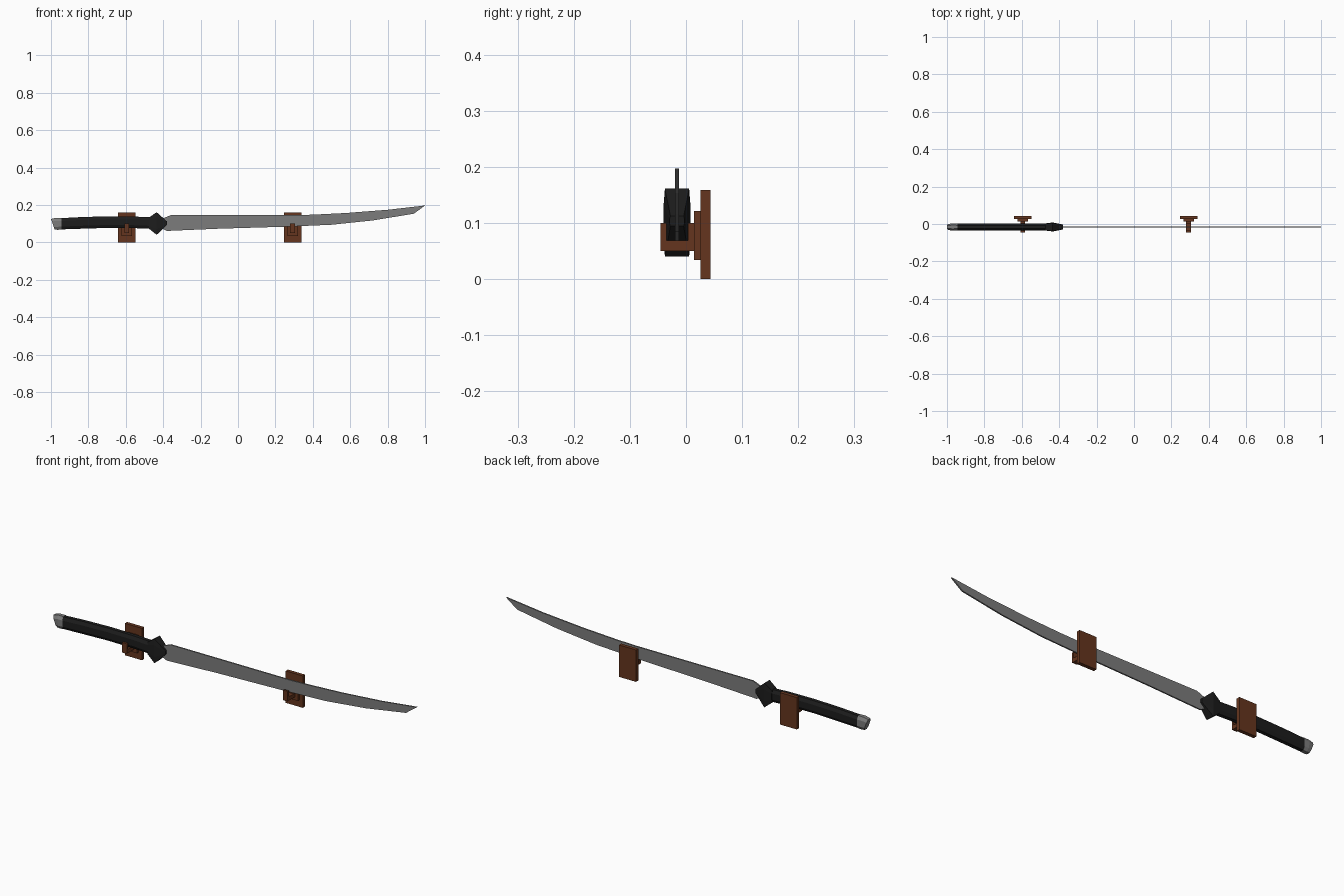
import bpy, bmesh, math

if "Cube" in bpy.data.objects:
    bpy.data.objects.remove(bpy.data.objects["Cube"])

def material(name, rgb):
    m = bpy.data.materials.new(name)
    m.diffuse_color = (*rgb, 1)
    m.use_nodes = True
    m.node_tree.nodes["Principled BSDF"].inputs["Base Color"].default_value = m.diffuse_color
    return m

STEEL = material("steel", (0.2, 0.2, 0.2))
BLACK = material("black_wrap", (0.012, 0.012, 0.012))
WOOD = material("brown_wood", (0.13, 0.036, 0.013))
SWORD_Y = -0.016

def finish(name, bm, mat):
    bmesh.ops.recalc_face_normals(bm, faces=bm.faces)
    me = bpy.data.meshes.new(name)
    bm.to_mesh(me)
    bm.free()
    me.materials.append(mat)
    ob = bpy.data.objects.new(name, me)
    bpy.context.collection.objects.link(ob)
    return ob

def loft(name, sections, mat, corner=0.5):
    """Chamfered box sections: (x top, z top, x bottom, z bottom, half depth)."""
    bm = bmesh.new()
    ring = [(-corner, 1), (corner, 1), (1, 0.5), (1, -0.5),
            (corner, -1), (-corner, -1), (-1, -0.5), (-1, 0.5)]
    rings = []
    for xt, zt, xb, zb, h in sections:
        rings.append([bm.verts.new((xb + (xt - xb) * (v + 1) / 2, SWORD_Y + u * h,
                                    zb + (zt - zb) * (v + 1) / 2)) for u, v in ring])
    for a, b in zip(rings, rings[1:]):
        for i in range(8):
            j = (i + 1) % 8
            bm.faces.new((a[i], a[j], b[j], b[i]))
    bm.faces.new(rings[0])
    bm.faces.new(rings[-1])
    return finish(name, bm, mat)

def strip(name, pairs, half, mat):
    """Flat slab between a top line and a bottom line."""
    bm = bmesh.new()
    rings = []
    for xt, zt, xb, zb in pairs:
        rings.append([bm.verts.new((x, SWORD_Y + s * half, z))
                      for x, z, s in ((xt, zt, -1), (xt, zt, 1), (xb, zb, 1), (xb, zb, -1))])
    for a, b in zip(rings, rings[1:]):
        for i in range(4):
            j = (i + 1) % 4
            bm.faces.new((a[i], a[j], b[j], b[i]))
    bm.faces.new(rings[0])
    bm.faces.new(rings[-1])
    return finish(name, bm, mat)

def extrude_x(name, yz, cx, half, mat):
    bm = bmesh.new()
    f = bm.faces.new([bm.verts.new((cx - half, y, z)) for y, z in yz])
    r = bmesh.ops.extrude_face_region(bm, geom=[f])
    vs = [v for v in r["geom"] if isinstance(v, bmesh.types.BMVert)]
    bmesh.ops.translate(bm, verts=vs, vec=(2 * half, 0, 0))
    return finish(name, bm, mat)

def rect(y0, y1, z0, z1):
    return [(y0, z0), (y1, z0), (y1, z1), (y0, z1)]

# Curved blade, closing in a slanted tip
strip("blade", [(-0.41, 0.125, -0.41, 0.075), (-0.36, 0.145, -0.38, 0.061),
                (-0.1, 0.145, -0.1, 0.073), (0.3, 0.145, 0.27, 0.084),
                (0.4, 0.148, 0.5, 0.094), (0.58, 0.157, 0.72, 0.117),
                (0.8, 0.174, 0.94, 0.153), (1.0, 0.197, 0.998, 0.195)], 0.0035, STEEL)

# Wrapped grip and end cap
loft("grip", [(-0.95, 0.129, -0.95, 0.069, 0.018), (-0.84, 0.135, -0.83, 0.073, 0.018),
              (-0.7, 0.139, -0.7, 0.077, 0.018), (-0.56, 0.138, -0.56, 0.076, 0.018),
              (-0.42, 0.132, -0.42, 0.071, 0.018)], BLACK)
loft("end_cap", [(-1.0, 0.125, -0.98, 0.068, 0.016), (-0.975, 0.131, -0.965, 0.067, 0.019),
                 (-0.945, 0.131, -0.945, 0.068, 0.0185)], STEEL)

# Pointed hand guard
loft("guard", [(-0.475, 0.133, -0.475, 0.072, 0.019), (-0.435, 0.161, -0.435, 0.04, 0.024),
               (-0.38, 0.112, -0.38, 0.094, 0.013)], BLACK, 0.9)

# Two wall brackets: back plate, small plate and U-shaped hook
hook = [(0.016, 0.05), (-0.045, 0.05), (-0.045, 0.1), (-0.035, 0.1),
        (-0.035, 0.069), (0.004, 0.069), (0.004, 0.1), (0.016, 0.1)]
for side, cx in (("left", -0.595), ("right", 0.292)):
    extrude_x(side + "_back_plate", rect(0.026, 0.044, 0, 0.159), cx, 0.047, WOOD)
    extrude_x(side + "_small_plate", rect(0.014, 0.027, 0.034, 0.121), cx, 0.028, WOOD)
    extrude_x(side + "_hook", hook, cx, 0.013, WOOD)
